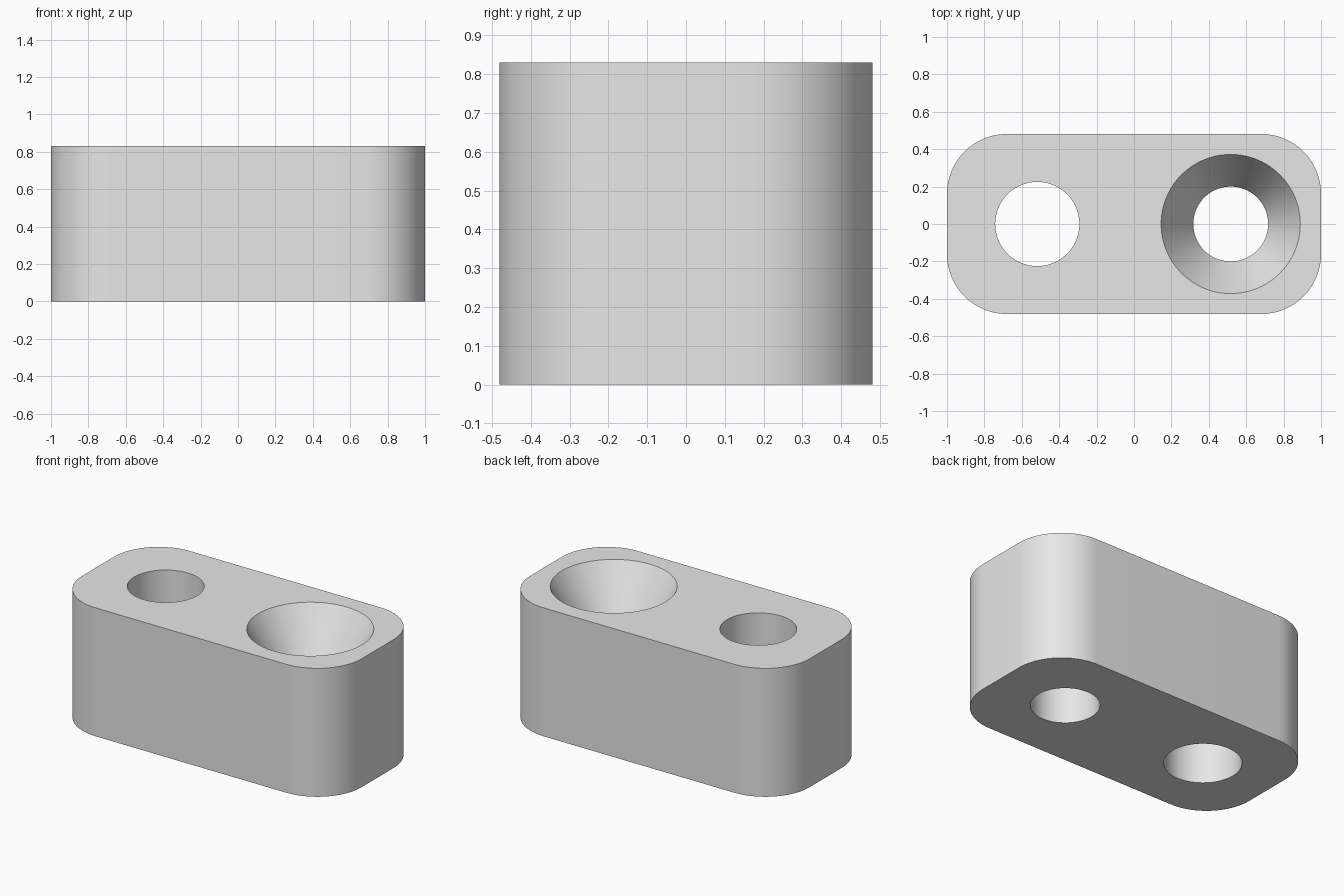
import bpy
import bmesh
import math

LENGTH, WIDTH, HEIGHT = 2.0, 0.962, 0.83
CORNER = 0.32
HOLE_X = 0.517
SEGMENTS = 96

if "Cube" in bpy.data.objects:
    bpy.data.objects.remove(bpy.data.objects["Cube"], do_unlink=True)

# One plain grey for the whole part
grey = bpy.data.materials.new("light_grey")
grey.use_nodes = True
colour = (0.8, 0.8, 0.8, 1.0)
grey.diffuse_color = colour
grey.node_tree.nodes["Principled BSDF"].inputs["Base Color"].default_value = colour


def make_object(name, bm):
    bmesh.ops.recalc_face_normals(bm, faces=bm.faces)
    mesh = bpy.data.meshes.new(name)
    bm.to_mesh(mesh)
    bm.free()
    mesh.materials.append(grey)
    obj = bpy.data.objects.new(name, mesh)
    bpy.context.collection.objects.link(obj)
    return obj


def lathe_cutter(name, x, profile):
    """Solid of revolution about a vertical axis, from (radius, z) pairs."""
    bm = bmesh.new()
    rings = []
    for radius, z in profile:
        rings.append([bm.verts.new((x + radius * math.cos(math.tau * i / SEGMENTS),
                                    radius * math.sin(math.tau * i / SEGMENTS), z))
                      for i in range(SEGMENTS)])
    for low, high in zip(rings, rings[1:]):
        for i in range(SEGMENTS):
            j = (i + 1) % SEGMENTS
            bm.faces.new((low[i], low[j], high[j], high[i]))
    bm.faces.new(rings[0])
    bm.faces.new(rings[-1])
    obj = make_object(name, bm)
    obj.hide_render = True
    obj.hide_set(True)
    return obj


# Block: box with rounded vertical corners
bm = bmesh.new()
bmesh.ops.create_cube(bm, size=1)
for v in bm.verts:
    v.co = (v.co.x * LENGTH, v.co.y * WIDTH, (v.co.z + 0.5) * HEIGHT)
uprights = [e for e in bm.edges if abs(e.verts[0].co.z - e.verts[1].co.z) > 0.1]
bmesh.ops.bevel(bm, geom=uprights, offset=CORNER, offset_type='OFFSET',
                segments=24, profile=0.5, affect='EDGES')
block = make_object("block", bm)

# Straight hole, and countersunk hole with a conical mouth
over = 0.1
sink, bore, mouth = 0.3, 0.2, 0.372
slope = (mouth - bore) / sink
cutters = [
    lathe_cutter("plain_hole_cutter", -HOLE_X, [(0.225, -over), (0.225, HEIGHT + over)]),
    lathe_cutter("countersunk_hole_cutter", HOLE_X,
                 [(bore, -over), (bore, HEIGHT - sink), (mouth + slope * over, HEIGHT + over)]),
]
for cutter in cutters:
    mod = block.modifiers.new(cutter.name, 'BOOLEAN')
    mod.operation = 'DIFFERENCE'
    mod.solver = 'EXACT'
    mod.object = cutter

# Apply the cuts, then smooth the curved walls
bpy.ops.object.select_all(action='DESELECT')
block.select_set(True)
bpy.context.view_layer.objects.active = block
for cutter in cutters:
    bpy.ops.object.modifier_apply(modifier=cutter.name)
    bpy.data.objects.remove(cutter, do_unlink=True)
bpy.ops.object.shade_smooth_by_angle(angle=math.radians(20))
